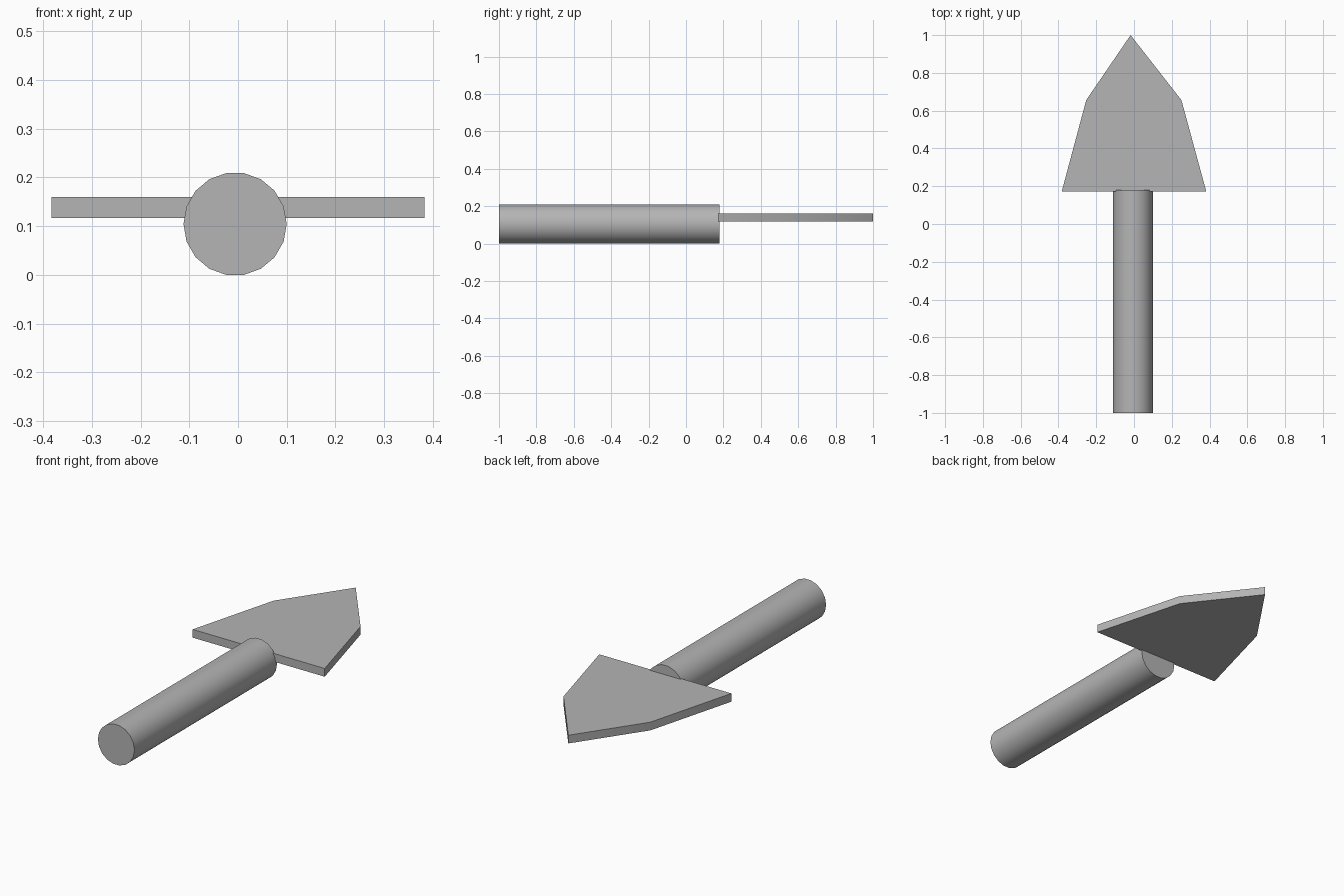
import bpy
import bmesh
import math

if "Cube" in bpy.data.objects:
    bpy.data.objects.remove(bpy.data.objects["Cube"])

SMOOTH = math.radians(30)

# Round handle lying along y, 18 sides, turned so a corner points sideways
bpy.ops.mesh.primitive_cylinder_add(
    vertices=18, radius=0.106, depth=1.18,
    location=(-0.006, -0.41, 0.1045),
    rotation=(math.pi / 2, math.pi / 2, 0))
handle = bpy.context.object
handle.name = "handle"
bpy.ops.object.shade_smooth_by_angle(angle=SMOOTH)

# Flat pointed blade: outline extruded to its thickness
outline = [(-0.383, 0.171), (0.383, 0.171), (0.251, 0.656),
           (-0.018, 1.0), (-0.253, 0.656)]
bm = bmesh.new()
face = bm.faces.new([bm.verts.new((x, y, 0.117)) for x, y in outline])
top = bmesh.ops.extrude_face_region(bm, geom=[face])["geom"]
bmesh.ops.translate(bm, vec=(0, 0, 0.043),
                    verts=[g for g in top if isinstance(g, bmesh.types.BMVert)])
bmesh.ops.recalc_face_normals(bm, faces=bm.faces)
mesh = bpy.data.meshes.new("blade")
bm.to_mesh(mesh)
bm.free()
blade = bpy.data.objects.new("blade", mesh)
bpy.context.collection.objects.link(blade)

# Smooth the shallow shoulder corners of the blade, keep the rest sharp
bpy.ops.object.select_all(action='DESELECT')
blade.select_set(True)
bpy.context.view_layer.objects.active = blade
bpy.ops.object.shade_smooth_by_angle(angle=SMOOTH)

# Darker grey shared by both parts
grey = bpy.data.materials.new("grey")
grey.diffuse_color = (0.46, 0.46, 0.46, 1)
grey.use_nodes = True
grey.node_tree.nodes["Principled BSDF"].inputs["Base Color"].default_value = grey.diffuse_color
for part in (handle, blade):
    part.data.materials.append(grey)
